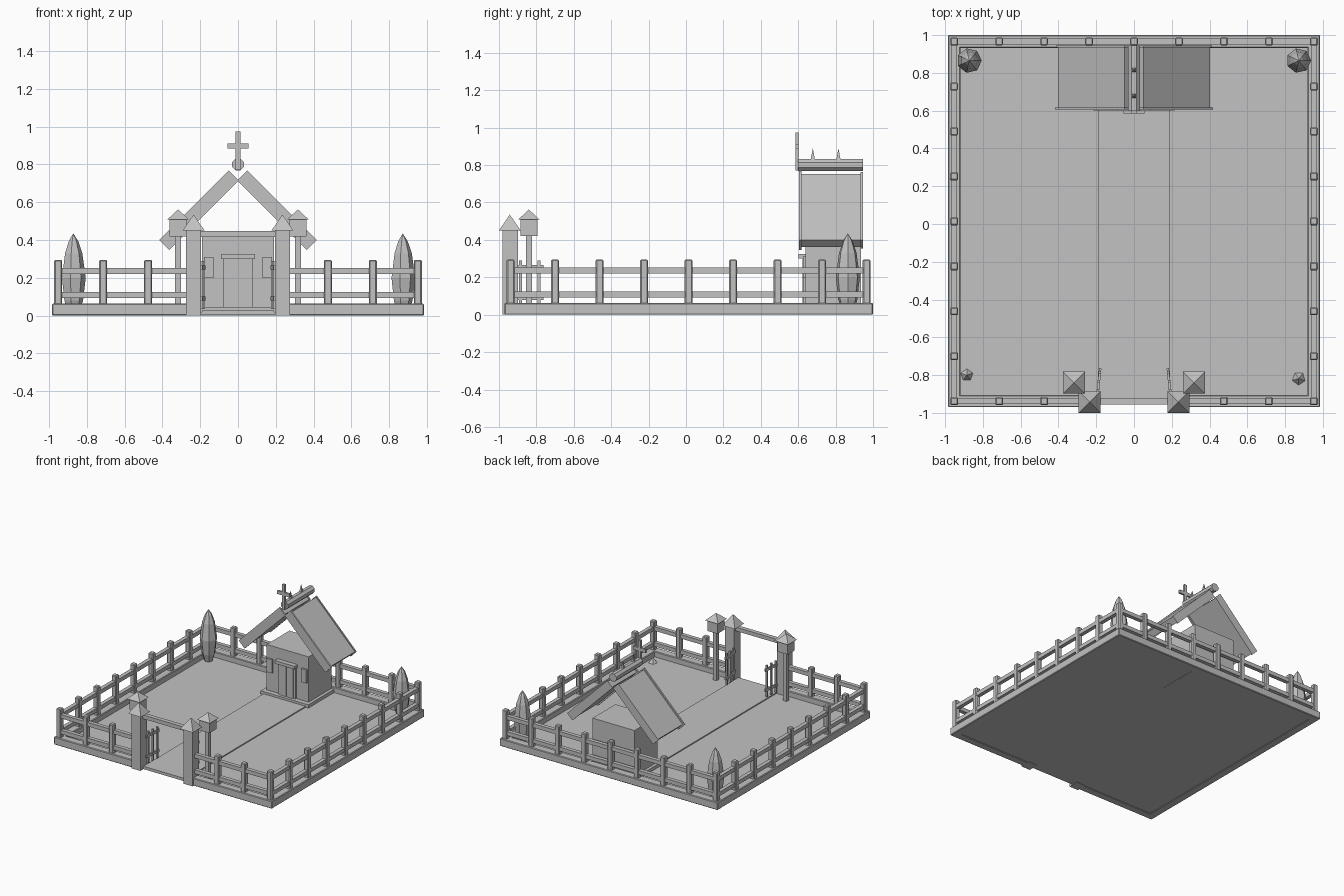
import bpy, bmesh, math
from mathutils import Matrix, Vector

if "Cube" in bpy.data.objects:
    bpy.data.objects.remove(bpy.data.objects["Cube"])

grey = bpy.data.materials.new("stone_grey")
grey.diffuse_color = (0.54, 0.54, 0.54, 1)
grey.use_nodes = True
grey.node_tree.nodes["Principled BSDF"].inputs["Base Color"].default_value = grey.diffuse_color


def finish(name, bm, bevel=0):
    bmesh.ops.recalc_face_normals(bm, faces=bm.faces)
    me = bpy.data.meshes.new(name)
    bm.to_mesh(me)
    bm.free()
    me.materials.append(grey)
    ob = bpy.data.objects.new(name, me)
    bpy.context.collection.objects.link(ob)
    if bevel:
        mod = ob.modifiers.new("bevel", 'BEVEL')
        mod.width, mod.segments = bevel, 1
    return ob


def box(name, x0, x1, y0, y1, z0, z1, bevel=0):
    bm = bmesh.new()
    size = Matrix.Diagonal((abs(x1 - x0), y1 - y0, z1 - z0, 1))
    mid = Matrix.Translation(((x0 + x1) / 2, (y0 + y1) / 2, (z0 + z1) / 2))
    bmesh.ops.create_cube(bm, size=1, matrix=mid @ size)
    return finish(name, bm, bevel)


def cone(name, x, y, z0, z1, r, sides, turn=0):
    bm = bmesh.new()
    bmesh.ops.create_cone(bm, cap_ends=True, segments=sides, radius1=r, radius2=0, depth=z1 - z0,
                          matrix=Matrix.Translation((x, y, (z0 + z1) / 2)) @ Matrix.Rotation(turn, 4, 'Z'))
    return finish(name, bm)


def pyramid(name, x, y, z0, z1, half):
    return cone(name, x, y, z0, z1, half * math.sqrt(2), 4, math.pi / 4)


def prism(name, pts, y0, y1):
    """Extrude an x-z outline along y."""
    bm = bmesh.new()
    f = bm.faces.new([bm.verts.new((x, y0, z)) for x, z in pts])
    r = bmesh.ops.extrude_face_region(bm, geom=[f])
    bmesh.ops.translate(bm, vec=(0, y1 - y0, 0), verts=[v for v in r["geom"] if isinstance(v, bmesh.types.BMVert)])
    return finish(name, bm)


def tree(name, x, y, profile, sides=7):
    bm = bmesh.new()
    rings = [[bm.verts.new((x + r * math.cos(k * math.tau / sides), y + r * math.sin(k * math.tau / sides), z))
              for k in range(sides)] for r, z in profile[:-1]]
    for a, b in zip(rings, rings[1:]):
        for k in range(sides):
            bm.faces.new((a[k], a[(k + 1) % sides], b[(k + 1) % sides], b[k]))
    tip = bm.verts.new((x, y, profile[-1][1]))
    for k in range(sides):
        bm.faces.new((rings[-1][k], rings[-1][(k + 1) % sides], tip))
    bm.faces.new(rings[0])
    return finish(name, bm)


# Ground and raised path
box("ground", -0.96, 0.96, -0.95, 0.98, 0.004, 0.018)
box("path", -0.19, 0.19, -0.95, 0.62, 0.01, 0.027)

# Curb, rails and fence posts
YF, YB, XS, STEP = -0.938, 0.966, 0.952, 0.238
RAILS = ((0.093, 0.125), (0.221, 0.253))


def fence_post(x, y):
    box("fence_post", x - 0.021, x + 0.021, y - 0.021, y + 0.021, 0.0, 0.295, 0.006)


box("back_curb", -0.985, 0.985, 0.933, 1.0, 0, 0.063, 0.005)
for z0, z1 in RAILS:
    box("back_rail", -XS, XS, YB - 0.016, YB + 0.016, z0, z1)
for i in range(-3, 4):
    fence_post(i * STEP, YB)
for s in (-1, 1):
    box("side_curb", *sorted((s * 0.918, s * 0.985)), -0.97, 1.0, 0, 0.063, 0.005)
    box("front_curb", *sorted((s * 0.235, s * 0.985)), -0.97, -0.905, 0, 0.063, 0.005)
    for z0, z1 in RAILS:
        box("side_rail", s * XS - 0.016, s * XS + 0.016, YF, YB, z0, z1)
        box("front_rail", *sorted((s * 0.24, s * XS)), YF - 0.016, YF + 0.016, z0, z1)
    for i in range(9):
        fence_post(s * XS, YF + i * STEP)
    for i in (2, 3):
        fence_post(s * i * STEP, YF)

# Gateway: posts with caps, beam, open leaves, lanterns
box("gate_beam", -0.235, 0.235, -0.955, -0.92, 0.417, 0.448)
for s in (-1, 1):
    box("gate_post", s * 0.235 - 0.04, s * 0.235 + 0.04, -0.982, -0.897, 0, 0.45)
    pyramid("gate_cap", s * 0.235, -0.942, 0.45, 0.535, 0.058)
    for k, y in enumerate((-0.885, -0.835, -0.785)):
        x = s * (0.191 - 0.005 * k)
        box("gate_bar", x - 0.007, x + 0.007, y - 0.008, y + 0.008, 0.035, 0.29)
    for z in (0.09, 0.255):
        rail = box("gate_leaf_rail", -0.006, 0.006, -0.075, 0.075, z - 0.011, z + 0.011)
        rail.location = (s * 0.186, -0.838, 0)
        rail.rotation_euler.z = s * 0.1
    x, y = s * 0.317, -0.84
    box("lantern_post", x - 0.016, x + 0.016, y - 0.016, y + 0.016, 0.004, 0.43)
    box("lantern", x - 0.045, x + 0.045, y - 0.045, y + 0.045, 0.42, 0.508)
    pyramid("lantern_cap", x, y, 0.508, 0.562, 0.058)

# House: plinth, walls, door and windows
box("plinth", -0.215, 0.215, 0.6, 0.945, 0.002, 0.045)
box("house_walls", -0.19, 0.19, 0.64, 0.935, 0.03, 0.415)
box("door_frame", -0.08, 0.08, 0.628, 0.65, 0.045, 0.305)
for s in (-1, 1):
    box("door_leaf", *sorted((s * 0.003, s * 0.062)), 0.622, 0.64, 0.045, 0.298)
    box("window", s * 0.155 - 0.024, s * 0.155 + 0.024, 0.625, 0.645, 0.2, 0.31)
box("door_lintel", -0.09, 0.09, 0.602, 0.645, 0.3, 0.325)

# Open gable roof: tilted slabs edged with verge boards
D = math.sqrt(0.5)
down, out = Vector((D, -D)), Vector((D, D))


def slope(s, inset):
    top = Vector((0.05, 0.768))
    quad = [top + down * a - out * b for a, b in
            ((inset, inset), (0.52 - inset, inset), (0.52 - inset, 0.075 - inset), (inset, 0.075 - inset))]
    return [(s * p.x, p.y) for p in quad]


for s in (-1, 1):
    prism("roof_slab", slope(s, 0.011), 0.612, 0.94)
    prism("verge_board", slope(s, 0), 0.605, 0.618)
    prism("verge_board", slope(s, 0.004), 0.934, 0.945)

# Ridge pole, finials and front cross
prism("ridge_pole", [(0.034 * math.cos((k + 0.5) * math.pi / 4), 0.8 + 0.034 * math.sin((k + 0.5) * math.pi / 4))
                     for k in range(8)], 0.6, 0.945)
for y in (0.678, 0.815):
    pyramid("finial", 0, y, 0.825, 0.89, 0.012)
box("cross_upright", -0.012, 0.012, 0.585, 0.602, 0.77, 0.975)
box("cross_arm", -0.056, 0.056, 0.585, 0.602, 0.885, 0.912)

# Cypress trees and low shrubs
CYPRESS = [(0.03, 0.01), (0.052, 0.08), (0.066, 0.2), (0.048, 0.33), (0.026, 0.395), (0, 0.435)]
for s in (-1, 1):
    tree("cypress", s * 0.872, 0.865, CYPRESS)
cone("shrub", -0.885, -0.8, 0.015, 0.06, 0.036, 5)
cone("shrub", 0.872, -0.818, 0.015, 0.06, 0.038, 5, 0.6)
